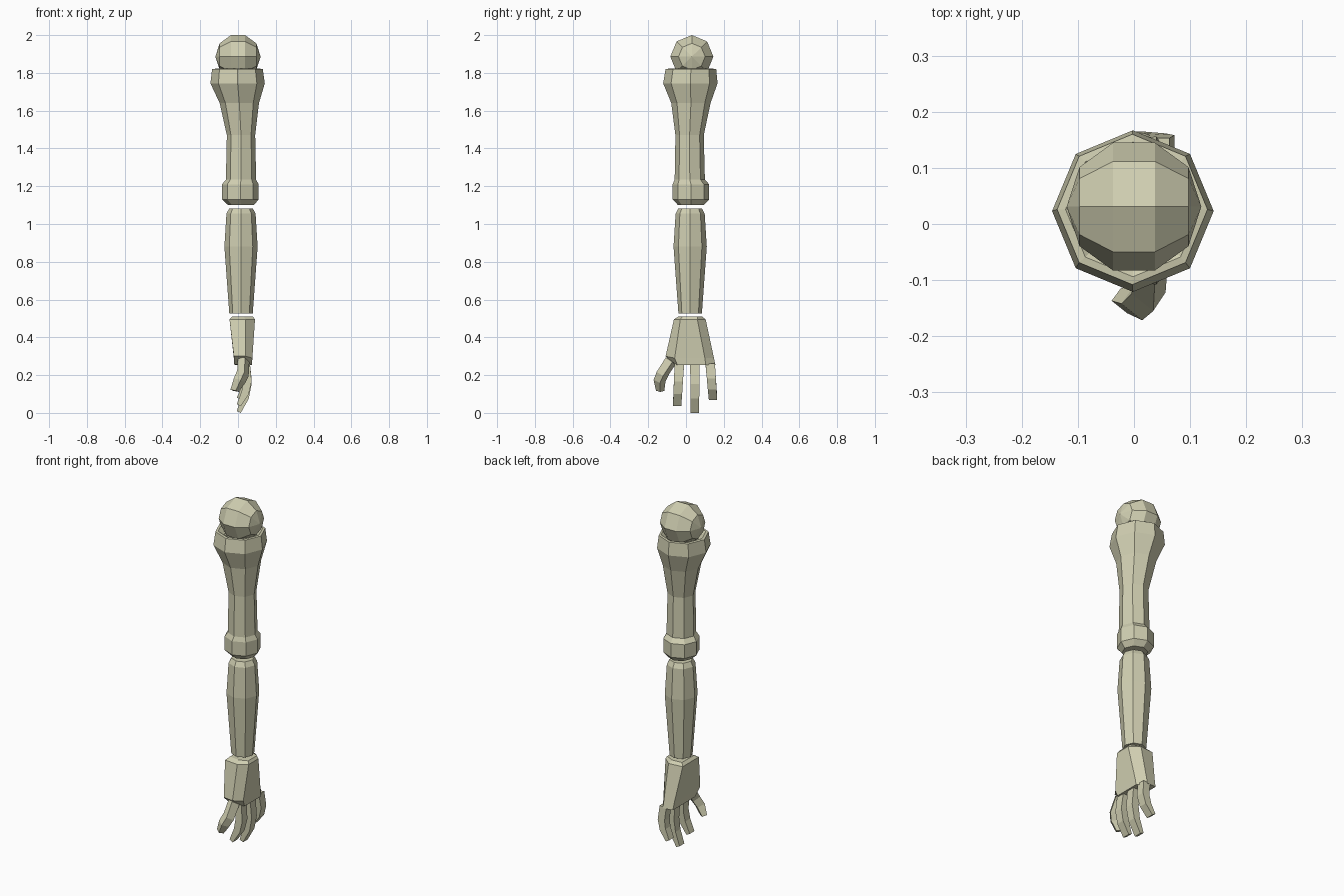
import bpy
import bmesh
import math
from mathutils import Vector

cube = bpy.data.objects.get("Cube")
if cube:
    bpy.data.objects.remove(cube, do_unlink=True)

bone = bpy.data.materials.new("pale_bone")
bone.use_nodes = True
colour = (0.63, 0.62, 0.44, 1)
bone.diffuse_color = colour
bone.node_tree.nodes["Principled BSDF"].inputs["Base Color"].default_value = colour


def finish(name, bm):
    bmesh.ops.recalc_face_normals(bm, faces=bm.faces)
    mesh = bpy.data.meshes.new(name)
    bm.to_mesh(mesh)
    bm.free()
    mesh.materials.append(bone)
    obj = bpy.data.objects.new(name, mesh)
    bpy.context.collection.objects.link(obj)
    return obj


def loft(name, sections):
    """Skin a closed solid over sections with equal point counts."""
    bm = bmesh.new()
    rings = [[bm.verts.new(p) for p in s] for s in sections]
    n = len(rings[0])
    for a, b in zip(rings, rings[1:]):
        for i in range(n):
            j = (i + 1) % n
            bm.faces.new((a[i], a[j], b[j], b[i]))
    bm.faces.new(rings[0])
    bm.faces.new(rings[-1])
    return finish(name, bm)


def octagon(cx, cy, z, r):
    return [(cx + r * math.cos(i * math.pi / 4), cy + r * math.sin(i * math.pi / 4), z)
            for i in range(8)]


def digit(name, path, sizes, side):
    """Square-section finger along a path; side is the width direction."""
    pts = [Vector(p) for p in path]
    side = Vector(side).normalized()
    sections = []
    for i, (p, (w, t)) in enumerate(zip(pts, sizes)):
        along = pts[min(i + 1, len(pts) - 1)] - pts[max(i - 1, 0)]
        thick = side.cross(along).normalized()
        sections.append([p + side * w * a + thick * t * b
                         for a, b in ((-1, -1), (1, -1), (1, 1), (-1, 1))])
    return loft(name, sections)


# Shoulder ball, poles pointing sideways
bm = bmesh.new()
bmesh.ops.create_uvsphere(bm, u_segments=8, v_segments=5, radius=0.12)
for v in bm.verts:
    x, y, z = v.co
    v.co = (z, y + 0.031, 1.886 - x)
finish("shoulder_ball", bm)

# Upper arm with flared shoulder cup and elbow cuff
loft("upper_arm", [octagon(*r) for r in (
    (0, 0.027, 1.80, 0.09), (-0.002, 0.026, 1.822, 0.12), (-0.003, 0.026, 1.82, 0.134),
    (-0.002, 0.023, 1.745, 0.144), (0.007, 0.026, 1.64, 0.104), (0.016, 0.019, 1.47, 0.075),
    (0.016, 0.02, 1.235, 0.08), (0.012, 0.026, 1.21, 0.097), (0.012, 0.026, 1.13, 0.097),
    (0.016, 0.026, 1.10, 0.068))])

# Forearm
loft("forearm", [octagon(0.016, 0.022, z, r) for z, r in (
    (1.083, 0.062), (1.055, 0.077), (0.88, 0.088), (0.525, 0.062))])

# Palm, flat inside and bevelled over the back of the hand
loft("palm", [
    [(-0.03, -0.03, 0.51), (0.03, -0.04, 0.51), (0.08, -0.02, 0.51),
     (0.08, 0.06, 0.51), (0.03, 0.085, 0.51), (-0.03, 0.08, 0.51)],
    [(-0.045, -0.055, 0.495), (0.04, -0.064, 0.495), (0.09, -0.03, 0.495),
     (0.09, 0.06, 0.495), (0.04, 0.104, 0.495), (-0.045, 0.095, 0.495)],
    [(-0.022, -0.10, 0.30), (0.04, -0.108, 0.30), (0.076, -0.06, 0.29),
     (0.076, 0.10, 0.29), (0.04, 0.148, 0.29), (-0.022, 0.142, 0.29)],
    [(-0.02, -0.055, 0.255), (0.04, -0.057, 0.255), (0.074, -0.045, 0.253),
     (0.074, 0.105, 0.253), (0.04, 0.156, 0.253), (-0.02, 0.15, 0.255)]])

# Three fingers curling toward the palm: base y, tip y, tip z
sizes = ((0.025, 0.021), (0.024, 0.022), (0.023, 0.02), (0.022, 0.012))
for name, y0, y1, tip in (("index_finger", -0.035, -0.047, 0.041),
                          ("middle_finger", 0.047, 0.047, 0.005),
                          ("little_finger", 0.128, 0.143, 0.075)):
    drop = 0.26 - tip
    path = [(x, y0 + (y1 - y0) * f, 0.26 - drop * f)
            for x, f in ((0.042, 0), (0.05, 0.42), (0.038, 0.7), (0.004, 1))]
    digit(name, path, sizes, (0, 1, 0))

# Thumb, angled forward and across the palm
digit("thumb", [(0.03, -0.075, 0.285), (0.026, -0.123, 0.21), (0.008, -0.14, 0.17),
                (-0.018, -0.137, 0.117)],
      ((0.024, 0.024), (0.025, 0.023), (0.024, 0.022), (0.018, 0.014)), (0.75, -0.6, -0.15))
